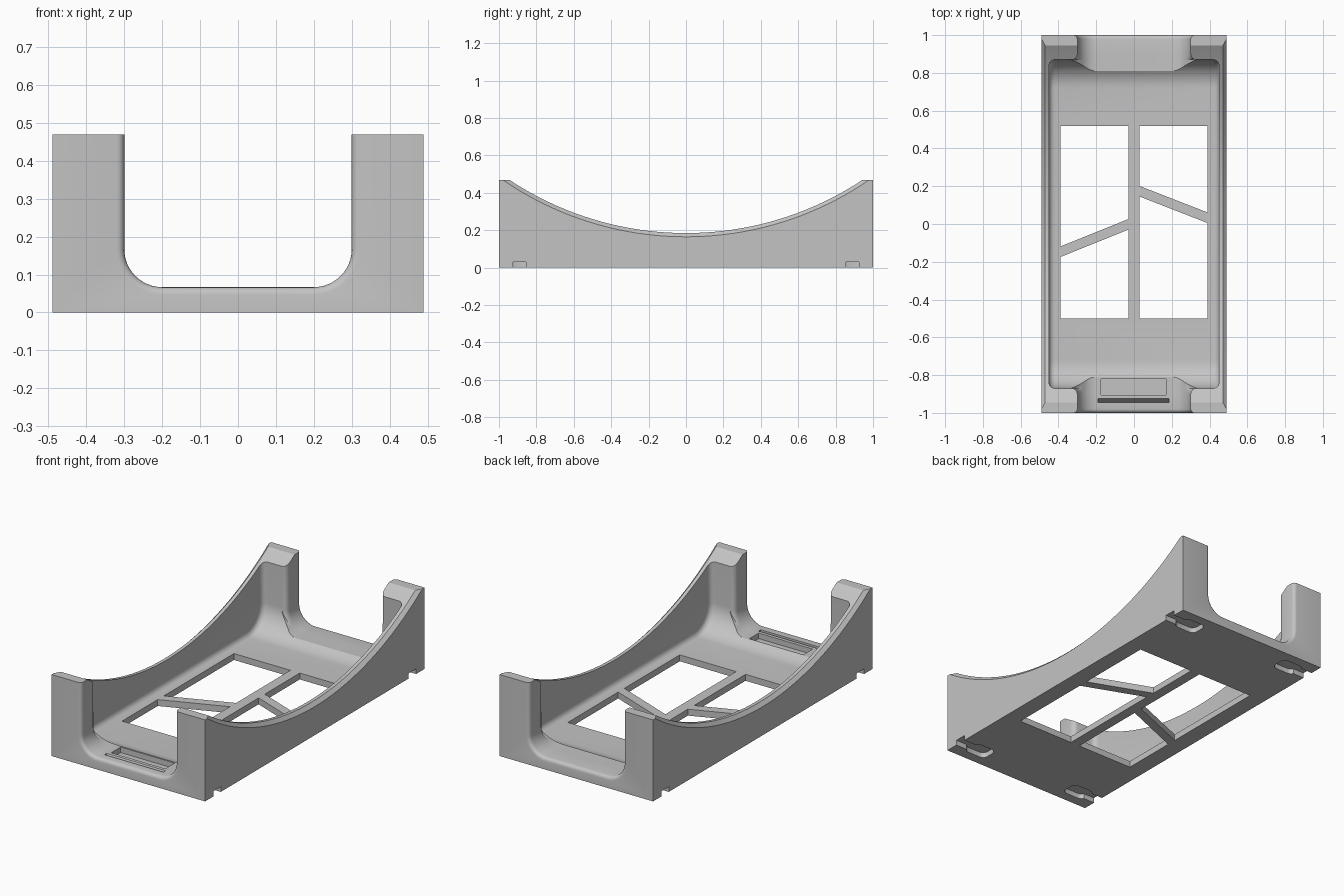
import bpy, bmesh
from math import sin, cos, acos, pi, radians
from mathutils import Vector

old = bpy.data.objects.get("Cube")
if old:
    bpy.data.objects.remove(old, do_unlink=True)

grey = bpy.data.materials.new("plain grey")
grey.use_nodes = True
colour = (0.55, 0.55, 0.55, 1)
grey.diffuse_color = colour
grey.node_tree.nodes["Principled BSDF"].inputs["Base Color"].default_value = colour

HX, HY, TOP, HIGH = 0.49, 1.0, 0.47, 0.6


def loft(name, rings):
    """Closed solid through rings of equal point count."""
    bm = bmesh.new()
    loops = [[bm.verts.new(p) for p in ring] for ring in rings]
    n = len(loops[0])
    for a, b in zip(loops, loops[1:]):
        for i in range(n):
            j = (i + 1) % n
            bm.faces.new((a[i], a[j], b[j], b[i]))
    bm.faces.new(loops[0][::-1])
    bm.faces.new(loops[-1])
    bmesh.ops.recalc_face_normals(bm, faces=bm.faces)
    mesh = bpy.data.meshes.new(name)
    bm.to_mesh(mesh)
    bm.free()
    obj = bpy.data.objects.new(name, mesh)
    bpy.context.collection.objects.link(obj)
    return obj


def prism(name, outline, z0, z1):
    return loft(name, [[(x, y, z) for x, y in outline] for z in (z0, z1)])


def box(name, x0, x1, y0, y1, z0, z1):
    return prism(name, [(x0, y0), (x1, y0), (x1, y1), (x0, y1)], z0, z1)


def tray_outline(half, bottom, radius, steps=12):
    """U shape with rounded lower corners, open side at HIGH."""
    right = [(half - radius + radius * sin(t), bottom + radius - radius * cos(t))
             for t in (i * pi / 2 / steps for i in range(steps + 1))]
    right.append((half, HIGH))
    return right + [(-u, v) for u, v in reversed(right)]


def cut(target, cutter):
    mod = target.modifiers.new("cut", 'BOOLEAN')
    mod.operation, mod.solver, mod.object = 'DIFFERENCE', 'EXACT', cutter
    bpy.ops.object.select_all(action='DESELECT')
    target.select_set(True)
    bpy.context.view_layer.objects.active = target
    bpy.ops.object.modifier_apply(modifier=mod.name)
    bpy.data.objects.remove(cutter, do_unlink=True)


body = box("cradle_body", -HX, HX, -HY, HY, 0, TOP)
body.data.materials.append(grey)

# Cavity with a large fillet at the ends and a small one along the sides
R = 0.03
arc = [i * pi / 8 for i in range(5)]
sections = [(0.45 - R + R * sin(t), R - R * cos(t)) for t in arc]
sections = [(-x, d) for x, d in reversed(sections)] + sections
cut(body, loft("cavity", [[(x, u, v) for u, v in tray_outline(0.87 - d, 0.037 + d, 0.15 - d)]
                          for x, d in sections]))

# Long dished sweep across the sides, with a chamfered outer edge
CENTRE = 1.894
rings = []
for x, rad in ((-0.51, 1.749), (-0.47, 1.709), (0.47, 1.709), (0.51, 1.749)):
    limit = acos((CENTRE - HIGH) / rad)
    angles = [limit * (i / 24 - 1) for i in range(49)]
    rings.append([(x, rad * sin(a), CENTRE - rad * cos(a)) for a in angles])
cut(body, loft("side_sweep", rings))

# End openings, rounded on the inner post edges and the outer lip
for side in (-1, 1):
    rings = []
    inner = [(0.78, 0.03)] + [(0.90 - 0.03 * cos(t), 0.03 - 0.03 * sin(t)) for t in arc]
    for y, d in inner:
        ring = []
        for u, v in tray_outline(0.30, 0.067, 0.1):
            grow = d * min(max((v - 0.1) / 0.07, 0), 1)
            ring.append((u + (grow if u > 0 else -grow), side * y, v))
        rings.append(ring)
    outer = [(0.98 + 0.02 * sin(t), 0.02 - 0.02 * cos(t)) for t in arc] + [(1.03, 0.02)]
    for y, d in outer:
        rings.append([(u, side * y, v) for u, v in tray_outline(0.30 + d, 0.067 - d, 0.1 + d)])
    cut(body, loft("end_opening", rings))

# Floor windows, split by slanted braces
Y0, Y1 = -0.50, 0.52
for xa, xb, ya, yb in ((-0.39, -0.03, -0.175, -0.03), (0.03, 0.39, 0.145, 0.005)):
    bar = 0.056
    cut(body, prism("lower_window", [(xa, Y0), (xb, Y0), (xb, yb), (xa, ya)], -0.1, 0.1))
    cut(body, prism("upper_window", [(xa, ya + bar), (xb, yb + bar), (xb, Y1), (xa, Y1)], -0.1, 0.1))

# Shallow recess and slanted slot in the front lip
cut(body, box("lip_recess", -0.175, 0.17, -0.905, -0.82, 0.035, 0.2))
wedge = [(-0.945, 0.025), (-0.925, 0.067), (-0.925, 0.12), (-0.945, 0.12)]
cut(body, loft("lip_slot", [[(x, y, z) for y, z in wedge] for x in (-0.19, 0.185)]))

# Keyhole pockets under the four corners
for sx in (-1, 1):
    for sy in (-1, 1):
        cx, cy, r = sx * 0.35, sy * 0.89, 0.03
        outline = []
        for k, (qx, qy) in enumerate(((1, 1), (-1, 1), (-1, -1), (1, -1))):
            for i in range(5):
                t = k * pi / 2 + i * pi / 8
                outline.append((cx + qx * 0.04 + r * cos(t), cy + qy * 0.022 + r * sin(t)))
        cut(body, prism("foot_pocket", outline, -0.05, 0.03))
        x0, x1 = sorted((sx * 0.38, sx * 0.55))
        cut(body, box("foot_channel", x0, x1, cy - 0.034, cy + 0.034, -0.05, 0.03))

# Smooth fillets, sharp edges elsewhere
bpy.ops.object.select_all(action='DESELECT')
body.select_set(True)
bpy.context.view_layer.objects.active = body
bpy.ops.object.shade_smooth_by_angle(angle=radians(28))
